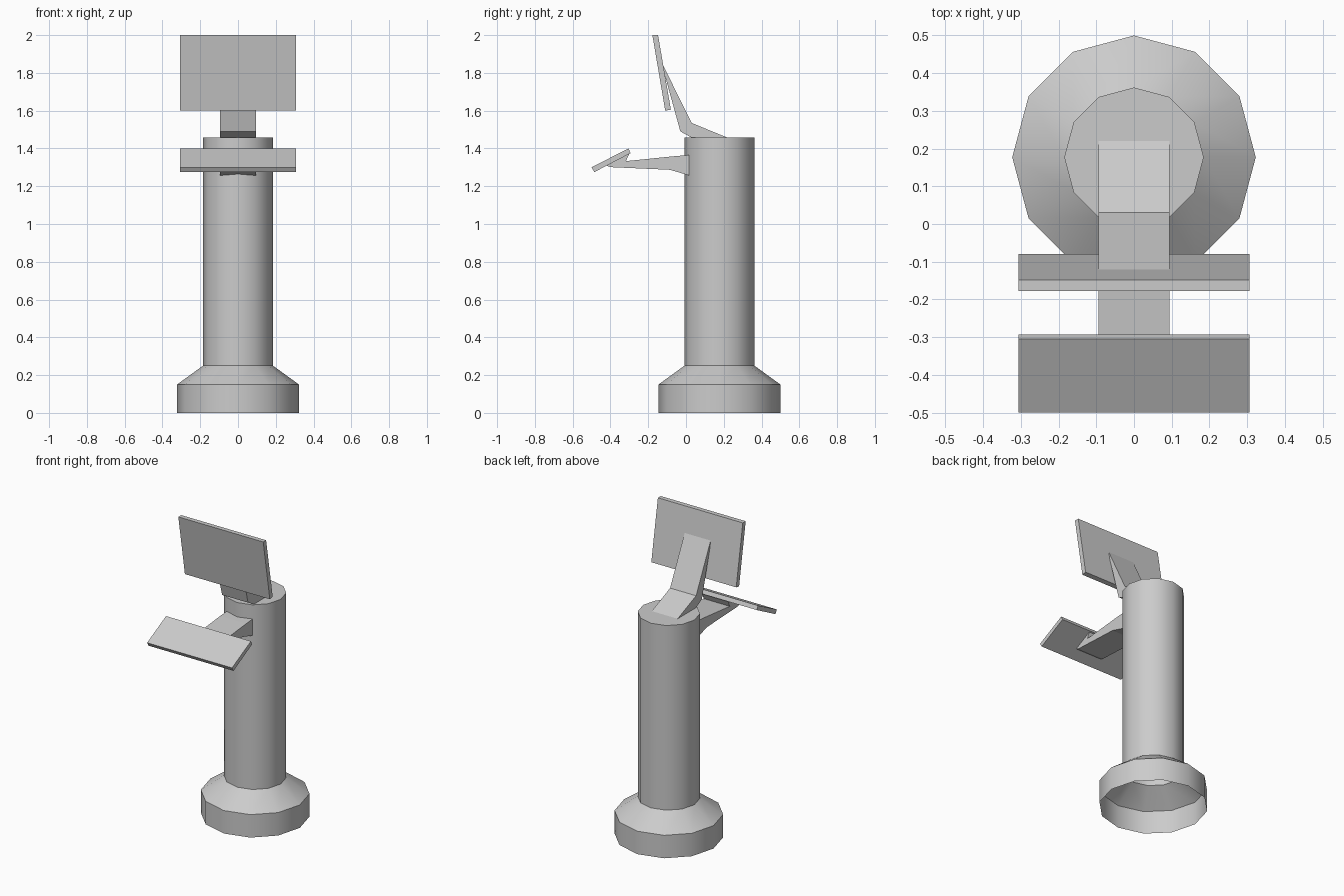
import bpy, bmesh, math

cube = bpy.data.objects.get("Cube")
if cube:
    bpy.data.objects.remove(cube, do_unlink=True)

grey = bpy.data.materials.new("plain grey")
grey.use_nodes = True
COLOUR = (0.6, 0.6, 0.6, 1)
grey.diffuse_color = COLOUR
grey.node_tree.nodes["Principled BSDF"].inputs["Base Color"].default_value = COLOUR


def finish(name, bm):
    bmesh.ops.recalc_face_normals(bm, faces=bm.faces)
    mesh = bpy.data.meshes.new(name)
    bm.to_mesh(mesh)
    bm.free()
    mesh.materials.append(grey)
    obj = bpy.data.objects.new(name, mesh)
    bpy.context.collection.objects.link(obj)
    return obj


def extrude_profile(name, points, half_width):
    """Side profile of (y, z) points, made solid across x."""
    bm = bmesh.new()
    face = bm.faces.new([bm.verts.new((-half_width, y, z)) for y, z in points])
    moved = bmesh.ops.extrude_face_region(bm, geom=[face])["geom"]
    verts = [v for v in moved if isinstance(v, bmesh.types.BMVert)]
    bmesh.ops.translate(bm, verts=verts, vec=(2 * half_width, 0, 0))
    return finish(name, bm)


def turned_shell(name, rings, centre_y, sides=12):
    """Stack of (radius, z) rings, open below and capped on top."""
    bm = bmesh.new()
    loops = []
    for radius, z in rings:
        angles = [math.tau * i / sides for i in range(sides)]
        loops.append([bm.verts.new((radius * math.cos(a), centre_y + radius * math.sin(a), z))
                      for a in angles])
    for low, high in zip(loops, loops[1:]):
        for i in range(sides):
            j = (i + 1) % sides
            bm.faces.new((low[i], low[j], high[j], high[i]))
    bm.faces.new(loops[-1])
    return finish(name, bm)


# Hollow flared foot and round column
pedestal = turned_shell("pedestal", [(0.323, 0), (0.323, 0.15), (0.185, 0.25), (0.185, 1.457)], 0.177)
bpy.context.view_layer.objects.active = pedestal
pedestal.select_set(True)
bpy.ops.object.shade_smooth_by_angle(angle=math.radians(32))

# Upright screen and its bent arm
extrude_profile("screen", [(-0.178, 2), (-0.148, 2), (-0.08, 1.605), (-0.11, 1.6)], 0.307)
extrude_profile("screen_arm", [(0.22, 1.457), (0.03, 1.535), (-0.126, 1.85),
                               (-0.118, 1.81), (-0.03, 1.49), (0.03, 1.457)], 0.094)

# Sloping tray and its tapered bracket
extrude_profile("tray", [(-0.5, 1.3), (-0.305, 1.4), (-0.293, 1.375), (-0.485, 1.275)], 0.307)
extrude_profile("tray_arm", [(0.017, 1.365), (-0.05, 1.36), (-0.318, 1.333), (-0.3, 1.372),
                             (-0.42, 1.309), (-0.4, 1.301), (-0.085, 1.287), (0.017, 1.257)], 0.094)
